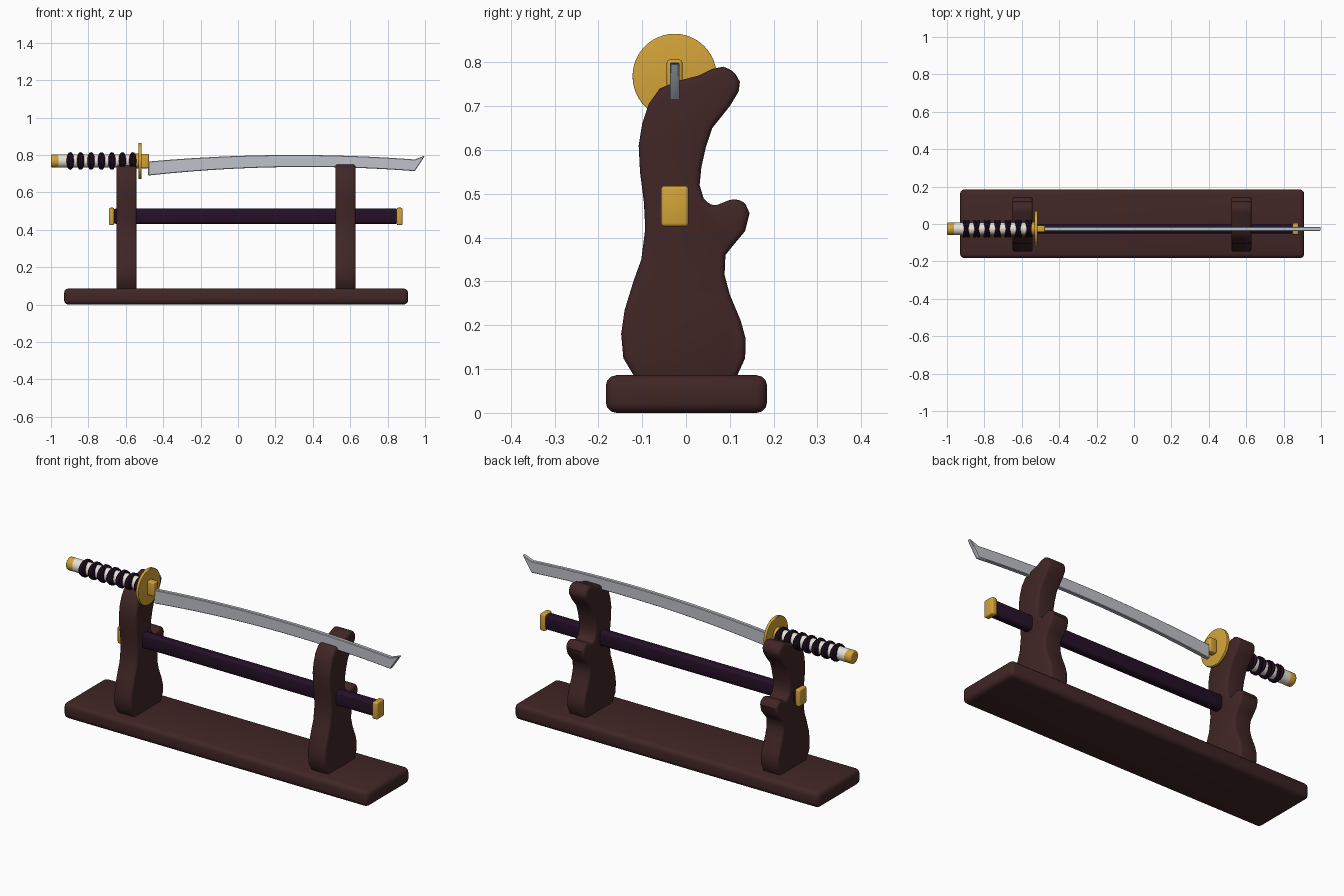
import bpy, bmesh, math
from mathutils import Matrix, Vector

if "Cube" in bpy.data.objects:
    bpy.data.objects.remove(bpy.data.objects["Cube"], do_unlink=True)


def material(name, r, g, b):
    mat = bpy.data.materials.new(name)
    mat.use_nodes = True
    mat.diffuse_color = (r, g, b, 1)
    shader = next(n for n in mat.node_tree.nodes if n.type == "BSDF_PRINCIPLED")
    shader.inputs["Base Color"].default_value = (r, g, b, 1)
    return mat


WOOD = material("dark red wood", .053, .019, .019)
GOLD = material("gold", .65, .37, .04)
PURPLE = material("deep purple", .018, .005, .02)
STEEL = material("steel", .52, .54, .60)
IVORY = material("ivory", .80, .76, .68)
SWORD_Y, SWORD_Z = -.026, .768


def finish(name, bm, mat, bevel=0, segments=3):
    """Turn a bmesh into a bevelled, shaded object."""
    bmesh.ops.recalc_face_normals(bm, faces=bm.faces[:])
    mesh = bpy.data.meshes.new(name)
    bm.to_mesh(mesh)
    bm.free()
    mesh.materials.append(mat)
    obj = bpy.data.objects.new(name, mesh)
    bpy.context.collection.objects.link(obj)
    bpy.ops.object.select_all(action="DESELECT")
    obj.select_set(True)
    bpy.context.view_layer.objects.active = obj
    if bevel:
        mod = obj.modifiers.new("rounded edges", "BEVEL")
        mod.width, mod.segments = bevel, segments
        mod.limit_method = "ANGLE"
        mod.angle_limit = math.radians(40)
        bpy.ops.object.modifier_apply(modifier=mod.name)
    bpy.ops.object.shade_smooth_by_angle(angle=math.radians(35))
    return obj


def box(name, xs, ys, zs, mat, bevel):
    bm = bmesh.new()
    bmesh.ops.create_cube(bm, size=1)
    for v in bm.verts:
        v.co = [(lo + hi) / 2 + c * (hi - lo) for c, (lo, hi) in zip(v.co, (xs, ys, zs))]
    return finish(name, bm, mat, bevel)


def rod(name, xs, ry, rz, mat, bevel=0, sides=32):
    """Elliptical cylinder along x, on the sword's axis."""
    bm = bmesh.new()
    bmesh.ops.create_cone(bm, cap_ends=True, segments=sides, radius1=1, radius2=1, depth=1)
    turn = Matrix.Rotation(math.pi / 2, 4, "Y")
    scale = Matrix.Diagonal((xs[1] - xs[0], ry, rz, 1))
    move = Matrix.Translation((sum(xs) / 2, SWORD_Y, SWORD_Z))
    bmesh.ops.transform(bm, matrix=move @ scale @ turn, verts=bm.verts[:])
    return finish(name, bm, mat, bevel)


def slab(name, points, thickness, mat, bevel, segments=3):
    """Extrude a closed outline of 3D points."""
    bm = bmesh.new()
    face = bm.faces.new([bm.verts.new(p) for p in points])
    grown = bmesh.ops.extrude_face_region(bm, geom=[face], use_keep_orig=True)
    moved = [g for g in grown["geom"] if isinstance(g, bmesh.types.BMVert)]
    bmesh.ops.translate(bm, verts=moved, vec=Vector(thickness))
    return finish(name, bm, mat, bevel, segments)


# Stand: base plank and two carved uprights with two rests each
box("stand_base", (-.93, .91), (-.183, .185), (0, .086), WOOD, .024)

OUTLINE = [
    (-.11, .07), (-.143, .125), (-.148, .18), (-.14, .235), (-.12, .3), (-.102, .35),
    (-.093, .42), (-.096, .48), (-.105, .55), (-.108, .61), (-.1, .66), (-.085, .705),
    (-.06, .74), (-.02, .757), (.03, .77), (.06, .785), (.085, .79), (.11, .78),
    (.123, .755), (.12, .733), (.1, .7), (.06, .65), (.045, .605), (.035, .56),
    (.031, .52), (.04, .49), (.06, .47), (.085, .48), (.11, .49), (.135, .48),
    (.145, .455), (.135, .415), (.11, .385), (.09, .36), (.088, .315), (.1, .27),
    (.125, .21), (.136, .17), (.135, .125), (.11, .07)]
for side, x in (("right", -.65), ("left", .52)):
    slab(side + "_upright", [(x, y, z) for y, z in OUTLINE], (.108, 0, 0), WOOD, .014)

# Scabbard with its gold end caps
box("scabbard", (-.67, .86), (-.051, 0), (.432, .513), PURPLE, .016)
for side, xs in (("right", (-.69, -.662)), ("left", (.848, .88))):
    box(side + "_scabbard_cap", xs, (-.057, .006), (.425, .518), GOLD, .008)

# Curved blade: arched back and edge, flared tip
xs = [-.48 + 1.425 * i / 24 for i in range(25)]
back = [(x, .8 - .058 * (x - .3) ** 2) for x in xs]
edge = [(x, .736 - .065 * (x - .36) ** 2) for x in xs]
blade = edge + [(1, .797)] + back[::-1]
slab("blade", [(x, SWORD_Y - .011, z) for x, z in blade], (0, .022, 0), STEEL, .003, 1)

# Guard and collars
rod("guard", (-.532, -.516), .096, .097, GOLD, .003, 48)
box("blade_collar", (-.52, -.476), (-.044, -.008), (.729, .806), GOLD, .007)
rod("handle_collar", (-.55, -.53), .036, .04, GOLD, .003)

# Handle and pommel
rod("handle", (-.965, -.54), .033, .035, IVORY)
rod("pommel", (-1, -.955), .034, .035, GOLD, .008)

# Handle wrapping: pairs of crossed bands
for i in range(7):
    for lean in (-.22, .22):
        bpy.ops.mesh.primitive_torus_add(major_radius=.036, minor_radius=.011,
                                         major_segments=28, minor_segments=10)
        band = bpy.context.object
        band.name = "handle_wrap"
        shear = Matrix.Identity(4)
        shear[0][1] = lean
        place = Matrix.Translation((-.897 + .0557 * i, SWORD_Y, SWORD_Z))
        band.data.transform(place @ shear @ Matrix.Rotation(math.pi / 2, 4, "Y"))
        band.data.materials.append(PURPLE)
        bpy.ops.object.shade_smooth_by_angle(angle=math.radians(35))
